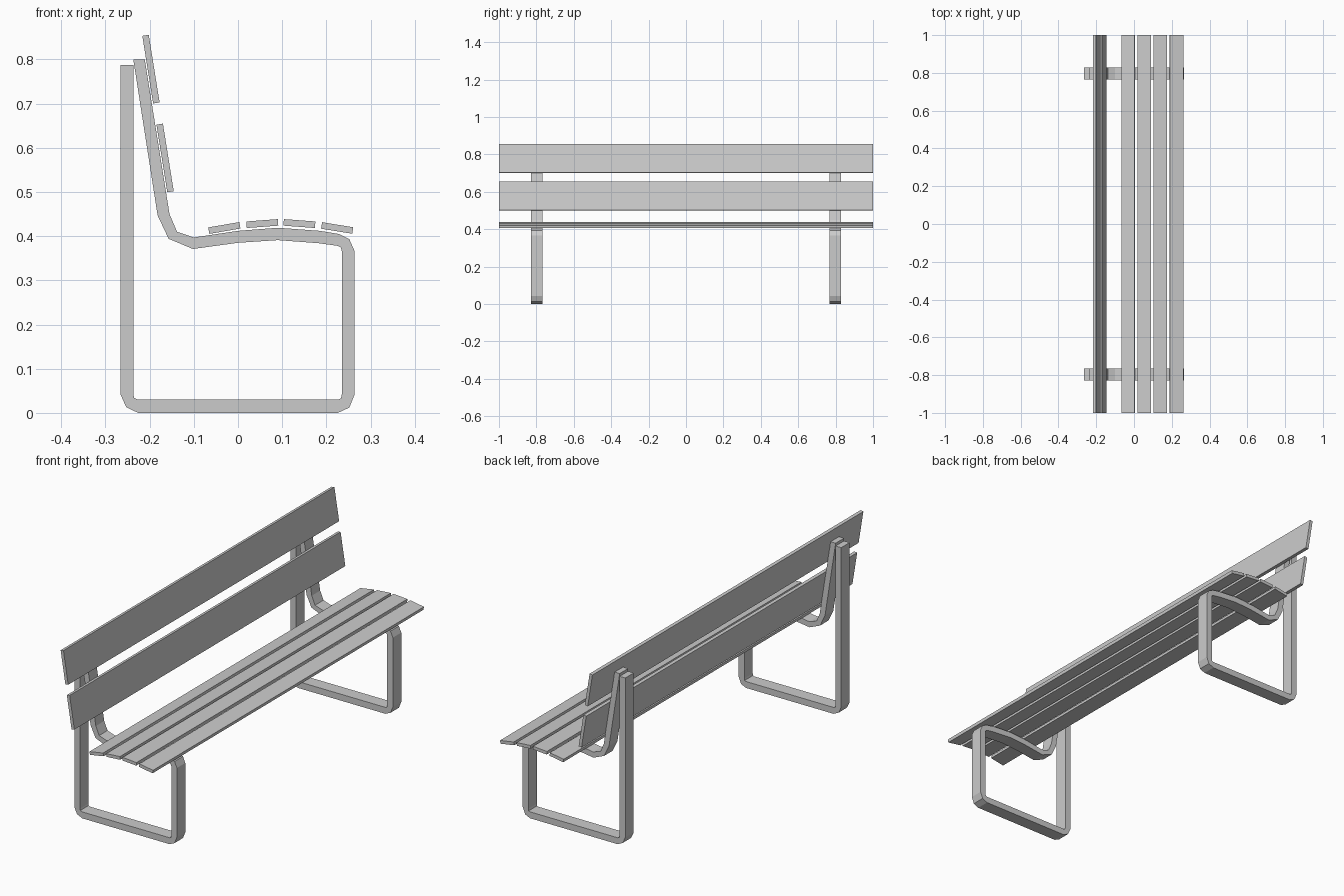
import bpy, bmesh
from math import radians

if "Cube" in bpy.data.objects:
    bpy.data.objects.remove(bpy.data.objects["Cube"])


def make_object(name, bm):
    bmesh.ops.recalc_face_normals(bm, faces=bm.faces)
    mesh = bpy.data.meshes.new(name)
    bm.to_mesh(mesh)
    bm.free()
    ob = bpy.data.objects.new(name, mesh)
    bpy.context.collection.objects.link(ob)
    return ob


def board(name, x, z, size_x, size_z, tilt):
    """Full-length plank, tilted in the side profile."""
    bm = bmesh.new()
    bmesh.ops.create_cube(bm, size=1)
    bmesh.ops.scale(bm, vec=(size_x, 2.0, size_z), verts=bm.verts)
    ob = make_object(name, bm)
    ob.location = (x, 0, z)
    ob.rotation_euler.y = -radians(tilt)


def frame(name, y0, y1):
    """Bent flat bar: quad strip between the two outlines, extruded along y."""
    bm = bmesh.new()
    pairs = [[bm.verts.new((x, y0, z)) for x, z in p] for p in zip(OUTER, INNER)]
    for (a, b), (c, d) in zip(pairs, pairs[1:]):
        bm.faces.new((a, b, d, c))
    ext = bmesh.ops.extrude_face_region(bm, geom=bm.faces[:], use_keep_orig=True)
    moved = [v for v in ext["geom"] if isinstance(v, bmesh.types.BMVert)]
    bmesh.ops.translate(bm, vec=(0, y1 - y0, 0), verts=moved)
    make_object(name, bm)


# Bar outlines (x, z): rear post, floor runner, front leg, seat curve, back support
OUTER = [(-0.266, 0.787), (-0.266, 0.042), (-0.253, 0.013), (-0.226, 0.0),
         (0.226, 0.0), (0.252, 0.012), (0.264, 0.042), (0.264, 0.366),
         (0.252, 0.393), (0.228, 0.405), (0.185, 0.412), (0.09, 0.419),
         (0.0, 0.412), (-0.1, 0.397), (-0.138, 0.410), (-0.155, 0.45), (-0.211, 0.80)]
INNER = [(-0.237, 0.787), (-0.237, 0.042), (-0.235, 0.034), (-0.227, 0.03),
         (0.227, 0.03), (0.233, 0.033), (0.235, 0.042), (0.235, 0.366),
         (0.233, 0.374), (0.226, 0.378), (0.183, 0.384), (0.09, 0.391),
         (0.0, 0.385), (-0.102, 0.371), (-0.157, 0.394), (-0.182, 0.447), (-0.237, 0.80)]

# End frames
frame("frame_left", -0.828, -0.766)
frame("frame_right", 0.766, 0.828)

# Seat slats following the curved seat
for i, (x, z, tilt) in enumerate([(-0.031, 0.4185, 9.8), (0.055, 0.4285, 4.3),
                                  (0.139, 0.4285, -4.3), (0.2245, 0.4185, -9.2)]):
    board(f"seat_slat_{i + 1}", x, z, 0.0715, 0.0148, tilt)

# Backrest boards
board("back_board_lower", -0.165, 0.577, 0.0148, 0.155, 9.1)
board("back_board_upper", -0.197, 0.778, 0.0148, 0.155, 9.1)
